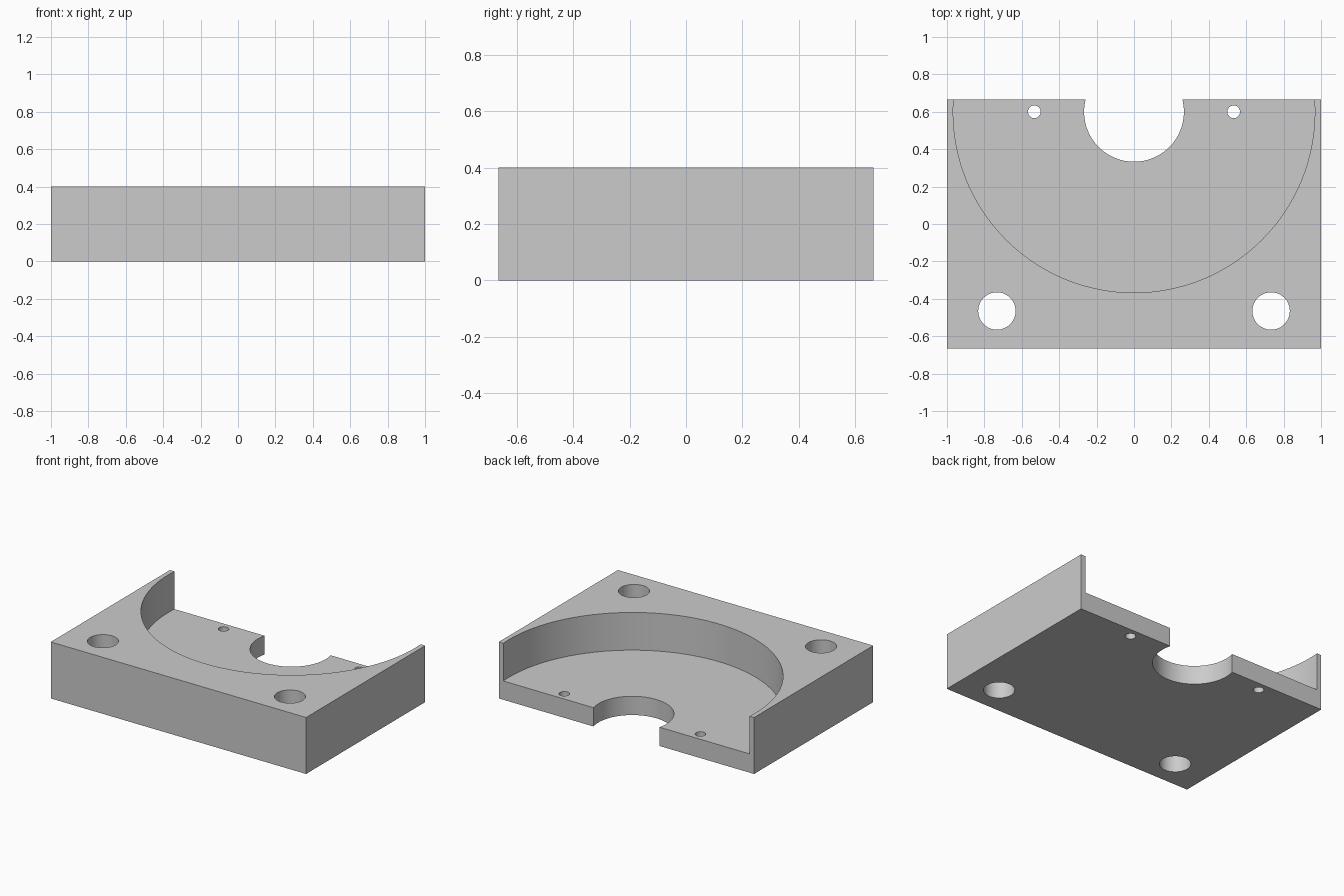
import bpy
import math

if "Cube" in bpy.data.objects:
    bpy.data.objects.remove(bpy.data.objects["Cube"], do_unlink=True)

WIDTH, DEPTH, HEIGHT = 2.0, 1.333, 0.4
FLOOR = 0.133
AXIS_Y = 0.6  # shared centre line of the pocket, bore and pin holes

grey = bpy.data.materials.new("light grey")
grey.use_nodes = True
grey.diffuse_color = (0.6, 0.6, 0.6, 1)
grey.node_tree.nodes["Principled BSDF"].inputs["Base Color"].default_value = (0.6, 0.6, 0.6, 1)

# Solid block
bpy.ops.mesh.primitive_cube_add(size=1, location=(0, 0, HEIGHT / 2))
block = bpy.context.object
block.name = "bracket_block"
block.scale = (WIDTH, DEPTH, HEIGHT)
bpy.ops.object.transform_apply(location=True, scale=True)
block.data.materials.append(grey)


def cut_round(name, x, y, radius, bottom=-0.2, sides=64):
    """Cut a vertical cylinder out of the block, from bottom up through the top."""
    top = HEIGHT + 0.2
    bpy.ops.mesh.primitive_cylinder_add(
        vertices=sides, radius=radius, depth=top - bottom,
        location=(x, y, (top + bottom) / 2))
    cutter = bpy.context.object
    cutter.name = name
    cutter.hide_render = True
    cutter.data.materials.append(grey)
    mod = block.modifiers.new(name, 'BOOLEAN')
    mod.operation = 'DIFFERENCE'
    mod.solver = 'EXACT'
    mod.object = cutter
    bpy.context.view_layer.objects.active = block
    bpy.ops.object.modifier_apply(modifier=mod.name)
    bpy.data.objects.remove(cutter, do_unlink=True)


# Round pocket and central bore, both open at the back
cut_round("pocket", 0, AXIS_Y, 0.967, bottom=FLOOR, sides=128)
cut_round("bore", 0, AXIS_Y, 0.267)

# Mirrored pin holes and mounting holes
for side in (-1, 1):
    cut_round("pin_hole", side * 0.533, AXIS_Y, 0.034, sides=32)
    cut_round("mounting_hole", side * 0.733, -0.465, 0.1)

# Smooth round walls, crisp edges
bpy.ops.object.select_all(action='DESELECT')
block.select_set(True)
bpy.context.view_layer.objects.active = block
bpy.ops.object.shade_smooth_by_angle(angle=math.radians(30))
